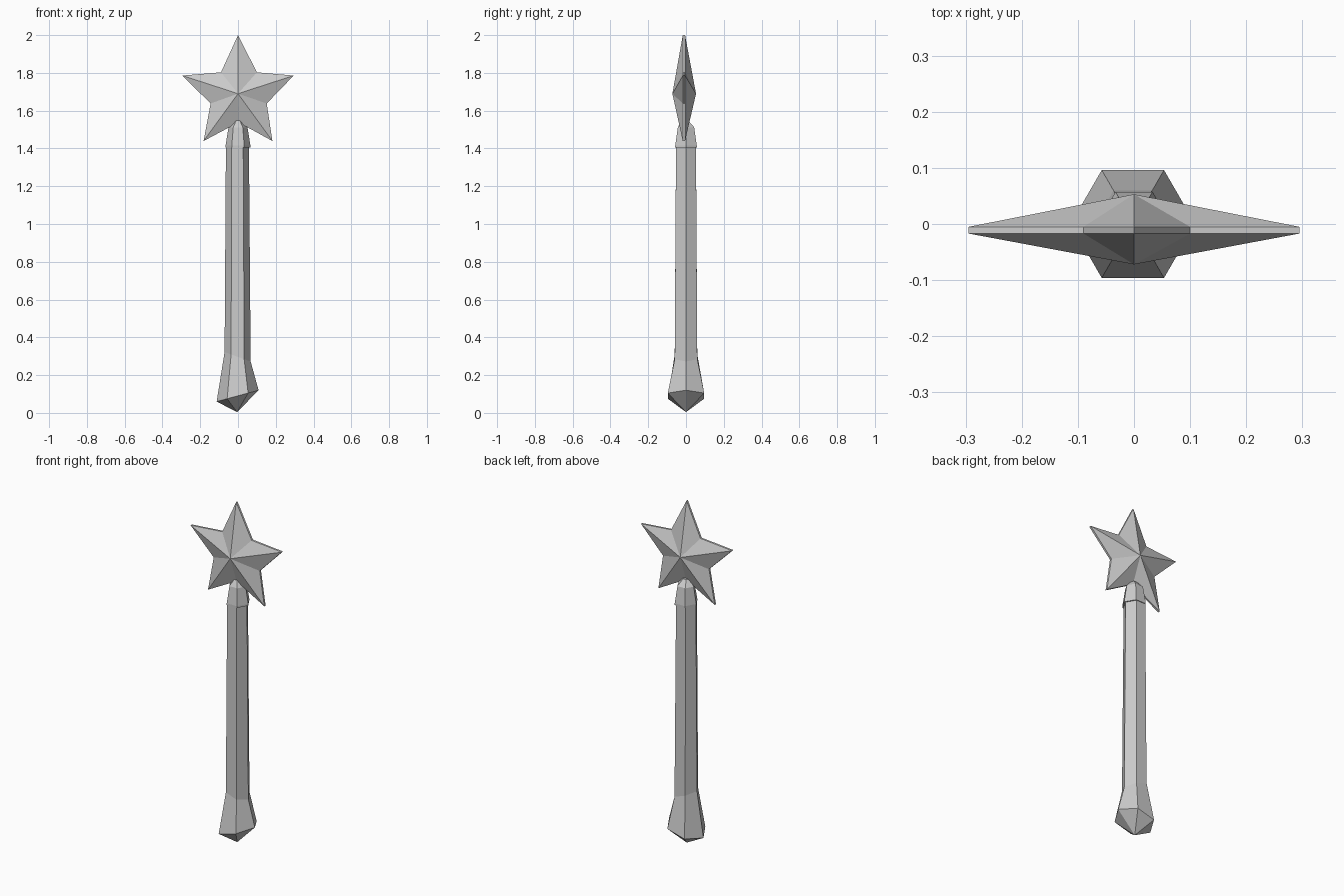
import bpy, bmesh
from math import cos, sin, pi

if "Cube" in bpy.data.objects:
    bpy.data.objects.remove(bpy.data.objects["Cube"])


def make_object(name, bm):
    bmesh.ops.recalc_face_normals(bm, faces=bm.faces)
    mesh = bpy.data.meshes.new(name)
    bm.to_mesh(mesh)
    bm.free()
    obj = bpy.data.objects.new(name, mesh)
    bpy.context.collection.objects.link(obj)
    return obj


def hex_loft(name, rings, tip=None):
    """Six-sided loft; each ring is (centre x, centre y, z, radius, tilt along x)."""
    bm = bmesh.new()
    loops = []
    for cx, cy, z, r, tilt in rings:
        loops.append([bm.verts.new((cx + r * cos(i * pi / 3),
                                    cy + r * sin(i * pi / 3),
                                    z + tilt * cos(i * pi / 3)))
                      for i in range(6)])
    for a, b in zip(loops, loops[1:]):
        for i in range(6):
            j = (i + 1) % 6
            bm.faces.new((a[i], a[j], b[j], b[i]))
    bm.faces.new(loops[-1])
    if tip:
        t = bm.verts.new(tip)
        for i in range(6):
            bm.faces.new((t, loops[0][(i + 1) % 6], loops[0][i]))
    else:
        bm.faces.new(loops[0])
    return make_object(name, bm)


# Handle with flared, slanted pommel
hex_loft("handle", [
    (-0.002, 0, 0.09, 0.111, 0.03),
    (-0.002, 0, 0.297, 0.069, -0.025),
    (-0.003, 0, 1.41, 0.061, 0),
], tip=(-0.005, 0, 0.004))

# Collar under the star
hex_loft("collar", [
    (0, 0, 1.405, 0.066, 0),
    (0, 0, 1.415, 0.066, 0),
    (0, 0, 1.512, 0.050, 0),
    (0, -0.005, 1.547, 0.020, 0),
])

# Five-pointed star with raised centres and a thin rim
CZ = 1.69
inner = [(0.1, 1.803), (-0.09, 1.803), (-0.145, 1.638), (0.003, 1.538), (0.152, 1.638)]
outline = []
for k in range(5):
    a = pi / 2 + (k - 1) * 2 * pi / 5
    outline += [(0.31 * cos(a), CZ + 0.31 * sin(a)), inner[k]]

bm = bmesh.new()
front = [bm.verts.new((x, -0.017, z)) for x, z in outline]
back = [bm.verts.new((x, -0.005, z)) for x, z in outline]
front_peak = bm.verts.new((0, -0.072, CZ))
back_peak = bm.verts.new((0, 0.053, CZ))
for i in range(10):
    j = (i + 1) % 10
    bm.faces.new((front_peak, front[i], front[j]))
    bm.faces.new((back_peak, back[j], back[i]))
    bm.faces.new((front[i], back[i], back[j], front[j]))
make_object("star", bm)
